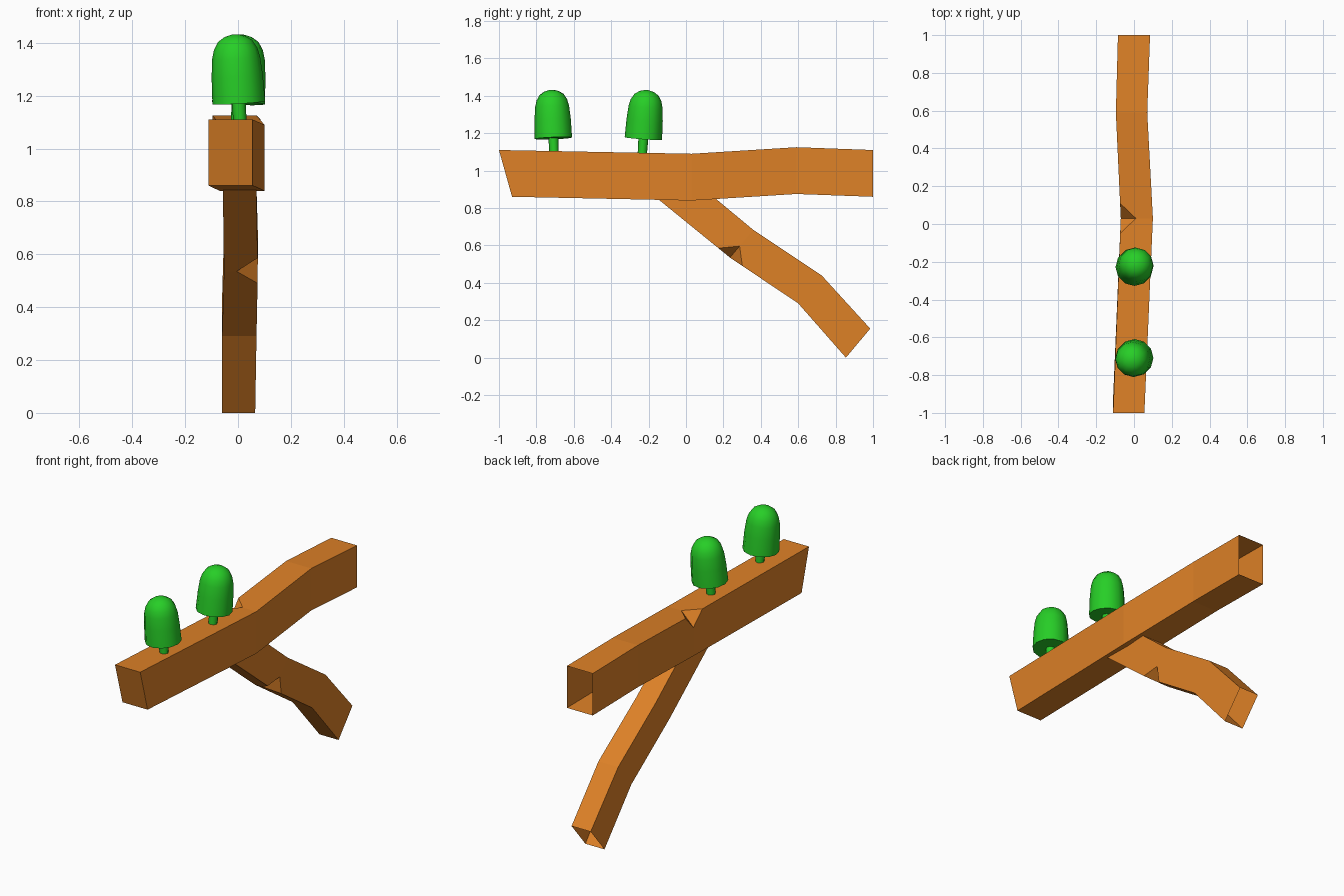
import bpy
import bmesh
import math
from mathutils import Matrix, Vector

if "Cube" in bpy.data.objects:
    bpy.data.objects.remove(bpy.data.objects["Cube"], do_unlink=True)


def make_material(name, colour):
    mat = bpy.data.materials.new(name)
    mat.use_nodes = True
    mat.diffuse_color = colour
    bsdf = mat.node_tree.nodes["Principled BSDF"]
    bsdf.inputs["Base Color"].default_value = colour
    bsdf.inputs["Roughness"].default_value = 0.9
    return mat


wood = make_material("orange wood", (0.73, 0.22, 0.02, 1))
green = make_material("leaf green", (0.02, 0.62, 0.02, 1))


def finish(bm, name, mat):
    bmesh.ops.recalc_face_normals(bm, faces=bm.faces)
    mesh = bpy.data.meshes.new(name)
    bm.to_mesh(mesh)
    bm.free()
    mesh.materials.append(mat)
    obj = bpy.data.objects.new(name, mesh)
    bpy.context.collection.objects.link(obj)
    return obj


def log(name, sections, notch, depth=0.08):
    """Square log through sections (x centre, half width, upper yz, lower yz).
    The far end stays open; notch = (section, corner) gets a chipped edge."""
    bm = bmesh.new()
    rings = []
    for x, w, up, low in sections:
        rings.append([bm.verts.new(p) for p in (
            (x - w, *up), (x + w, *up), (x + w, *low), (x - w, *low))])
    for a, b in zip(rings, rings[1:]):
        for i in range(4):
            j = (i + 1) % 4
            bm.faces.new((a[i], a[j], b[j], b[i]))
    bm.faces.new(rings[0][::-1])
    bmesh.ops.recalc_face_normals(bm, faces=bm.faces)

    # Cut the corner off, then fold the cut inwards across its short diagonal
    corner = rings[notch[0]][notch[1]]
    centre = corner.co.copy()
    bmesh.ops.bevel(bm, geom=[corner], offset=depth, offset_type='OFFSET',
                    segments=1, profile=0.5, affect='VERTICES')
    cut = min((f for f in bm.faces if len(f.verts) == 4),
              key=lambda f: max((v.co - centre).length for v in f.verts))
    v = list(cut.verts)
    pair = min(((v[0], v[2]), (v[1], v[3])),
               key=lambda p: (p[0].co - p[1].co).length)
    bmesh.utils.face_split(cut, *pair)
    return finish(bm, name, wood)


# Long horizontal log with a chip in its upper edge
log("main_log", [
    (-0.028, 0.083, (-1.0, 1.11), (-0.93, 0.86)),
    (0.015, 0.085, (0.03, 1.09), (0.03, 0.84)),
    (-0.013, 0.083, (0.59, 1.125), (0.59, 0.875)),
    (0.0, 0.085, (1.0, 1.11), (1.0, 0.86)),
], notch=(1, 0))

# Branch leaning down to the ground, chipped on its underside
log("lower_branch", [
    (0.005, 0.063, (0.08, 0.915), (-0.22, 0.905)),
    (0.011, 0.064, (0.36, 0.683), (0.235, 0.535)),
    (0.005, 0.065, (0.725, 0.44), (0.6, 0.29)),
    (0.002, 0.063, (0.985, 0.155), (0.855, 0.0)),
], notch=(1, 2))


def lathe(name, profile, base, lean, sides):
    """Closed turned shape standing at base, leaning by (x, y) per height."""
    bm = bmesh.new()
    axis = Vector((lean[0], lean[1], 1)).normalized()
    place = (Matrix.Translation(base)
             @ Vector((0, 0, 1)).rotation_difference(axis).to_matrix().to_4x4())
    rings = []
    for r, h in profile:
        rings.append([bm.verts.new(place @ Vector((
            r * math.cos(math.tau * i / sides),
            r * math.sin(math.tau * i / sides), h))) for i in range(sides)])
    for a, b in zip(rings, rings[1:]):
        for i in range(sides):
            j = (i + 1) % sides
            bm.faces.new((a[i], a[j], b[j], b[i]))
    bm.faces.new(rings[0][::-1])
    bm.faces.new(rings[-1])
    obj = finish(bm, name, green)
    bpy.ops.object.select_all(action='DESELECT')
    obj.select_set(True)
    bpy.context.view_layer.objects.active = obj
    bpy.ops.object.shade_smooth_by_angle(angle=math.radians(45))


# Two leaf buds, each a rounded cap on a short stalk
cap = [(0.1, 0), (0.097, 0.1), (0.091, 0.17), (0.082, 0.205),
       (0.064, 0.235), (0.038, 0.252), (0.012, 0.259)]
stalk = [(0.024, -0.12), (0.027, 0.02)]
for side, base, lean in (
        ("front", (0.003, -0.709, 1.173), (-0.06, -0.04)),
        ("rear", (0.002, -0.228, 1.172), (0.05, 0.07))):
    lathe(side + "_bud_cap", cap, base, lean, 12)
    lathe(side + "_bud_stalk", stalk, base, lean, 8)
